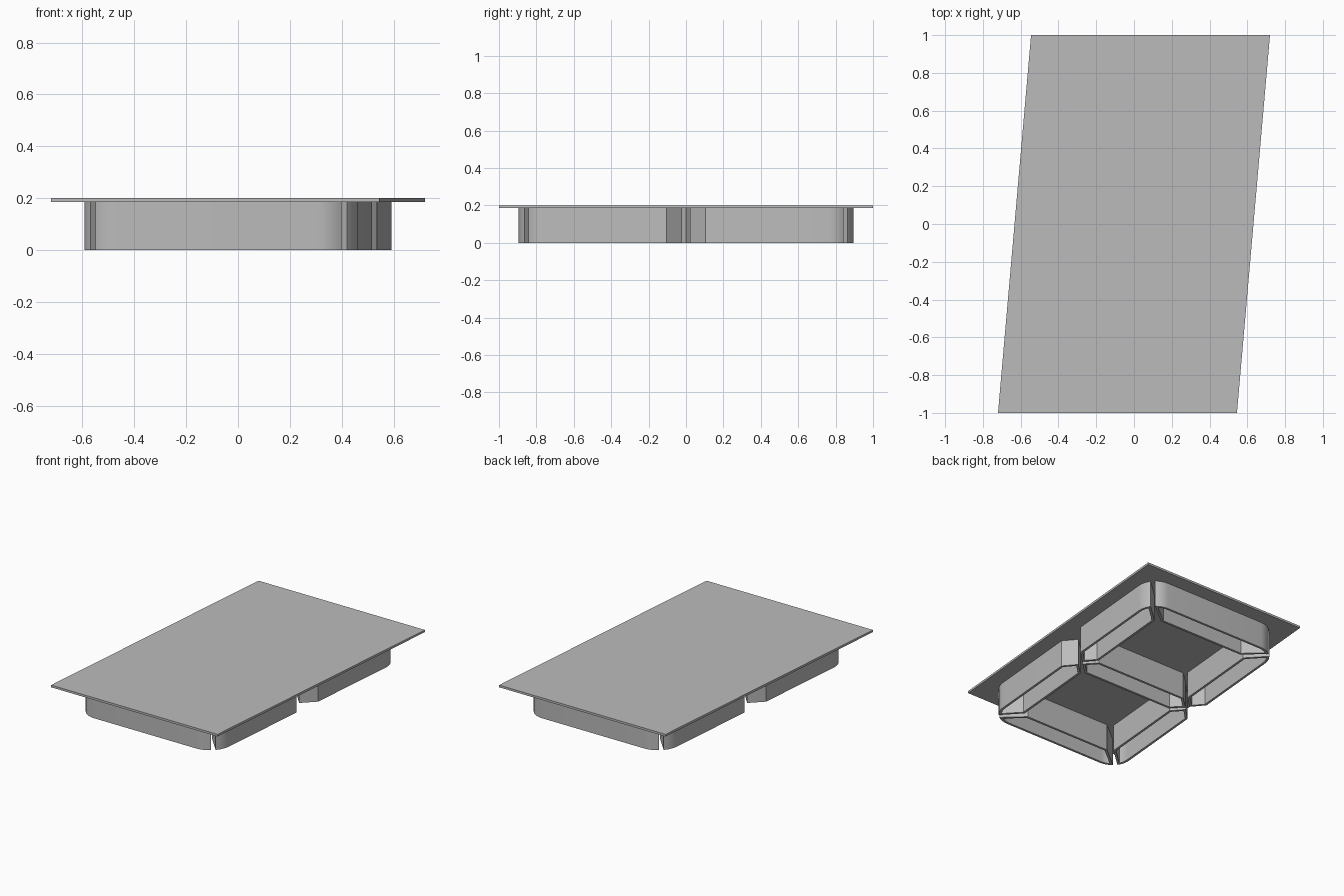
import bpy, bmesh, math
from mathutils import Vector

cube = bpy.data.objects.get("Cube")
if cube:
    bpy.data.objects.remove(cube, do_unlink=True)

SLANT = 0.0875      # sideways lean per unit of y
PLATE_Z, TOP_Z = 0.185, 0.2
WALL = 0.016        # thickness of the segment walls

grey = bpy.data.materials.new("plain_grey")
grey.use_nodes = True
colour = (0.5, 0.5, 0.5, 1)
grey.diffuse_color = colour
grey.node_tree.nodes["Principled BSDF"].inputs["Base Color"].default_value = colour


def lean(points):
    return [Vector((x + SLANT * y, y)) for x, y in points]


def flip(points, sx, sy):
    return [(x * sx, y * sy) for x, y in points]


def arc(start, end, steps=5):
    """Rounded outer corner, front right."""
    out = []
    for i in range(steps + 1):
        a = math.radians(start + (end - start) * i / steps)
        out.append((0.386 + 0.14 * math.cos(a), -0.755 + 0.14 * math.sin(a)))
    return out


def inset(points, d):
    """Mitred inward offset of a closed outline."""
    area = sum(p.cross(q) for p, q in zip(points, points[1:] + points[:1]))
    side = 1 if area > 0 else -1
    out = []
    for i, p in enumerate(points):
        a = (p - points[i - 1]).normalized()
        b = (points[(i + 1) % len(points)] - p).normalized()
        na, nb = Vector((-a.y, a.x)) * side, Vector((-b.y, b.x)) * side
        out.append(p + (na + nb) * d / (1 + na.dot(nb)))
    return out


def finish(name, bm):
    bmesh.ops.recalc_face_normals(bm, faces=bm.faces)
    mesh = bpy.data.meshes.new(name)
    bm.to_mesh(mesh)
    bm.free()
    mesh.materials.append(grey)
    ob = bpy.data.objects.new(name, mesh)
    bpy.context.collection.objects.link(ob)
    return ob


def tube(name, points):
    """Hollow segment, open underneath, sunk slightly into the plate."""
    outer = lean(points)
    inner = inset(outer, WALL)
    bm = bmesh.new()
    loops = [[bm.verts.new((p.x, p.y, z)) for p in ring]
             for ring, z in ((outer, 0), (outer, PLATE_Z + 0.005),
                             (inner, PLATE_Z + 0.005), (inner, 0))]
    n = len(outer)
    for k in range(4):
        a, b = loops[k], loops[(k + 1) % 4]
        for i in range(n):
            j = (i + 1) % n
            bm.faces.new((a[i], a[j], b[j], b[i]))
    ob = finish(name, bm)
    bpy.ops.object.select_all(action='DESELECT')
    ob.select_set(True)
    bpy.context.view_layer.objects.active = ob
    bpy.ops.object.shade_smooth_by_angle(angle=math.radians(30))


# Slanted cover plate
bm = bmesh.new()
bmesh.ops.create_cube(bm, size=1)
for v in bm.verts:
    y = v.co.y * 2
    v.co = (v.co.x * 1.265 + SLANT * y, y, TOP_Z if v.co.z > 0 else PLATE_Z)
finish("cover_plate", bm)

# Front and back segments
half = [(0.33, -0.74)] + arc(-51, -90)
end_segment = half + flip(half[::-1], -1, 1)
tube("front_segment", end_segment)
tube("back_segment", flip(end_segment, 1, -1))

# Four side segments with pointed inner ends
side_segment = ([(0.37, -0.72)] + arc(-39, 0)
                + [(0.526, -0.105), (0.448, -0.021), (0.37, -0.1)])
for sx, side in ((1, "left"), (-1, "right")):
    for sy, end in ((1, "front"), (-1, "back")):
        tube(end + "_" + side + "_segment", flip(side_segment, sx, sy))

# Six-sided middle segment
tip = [(0.35, -0.08), (0.43, 0), (0.35, 0.08)]
tube("middle_segment", tip + flip(tip, -1, -1))
